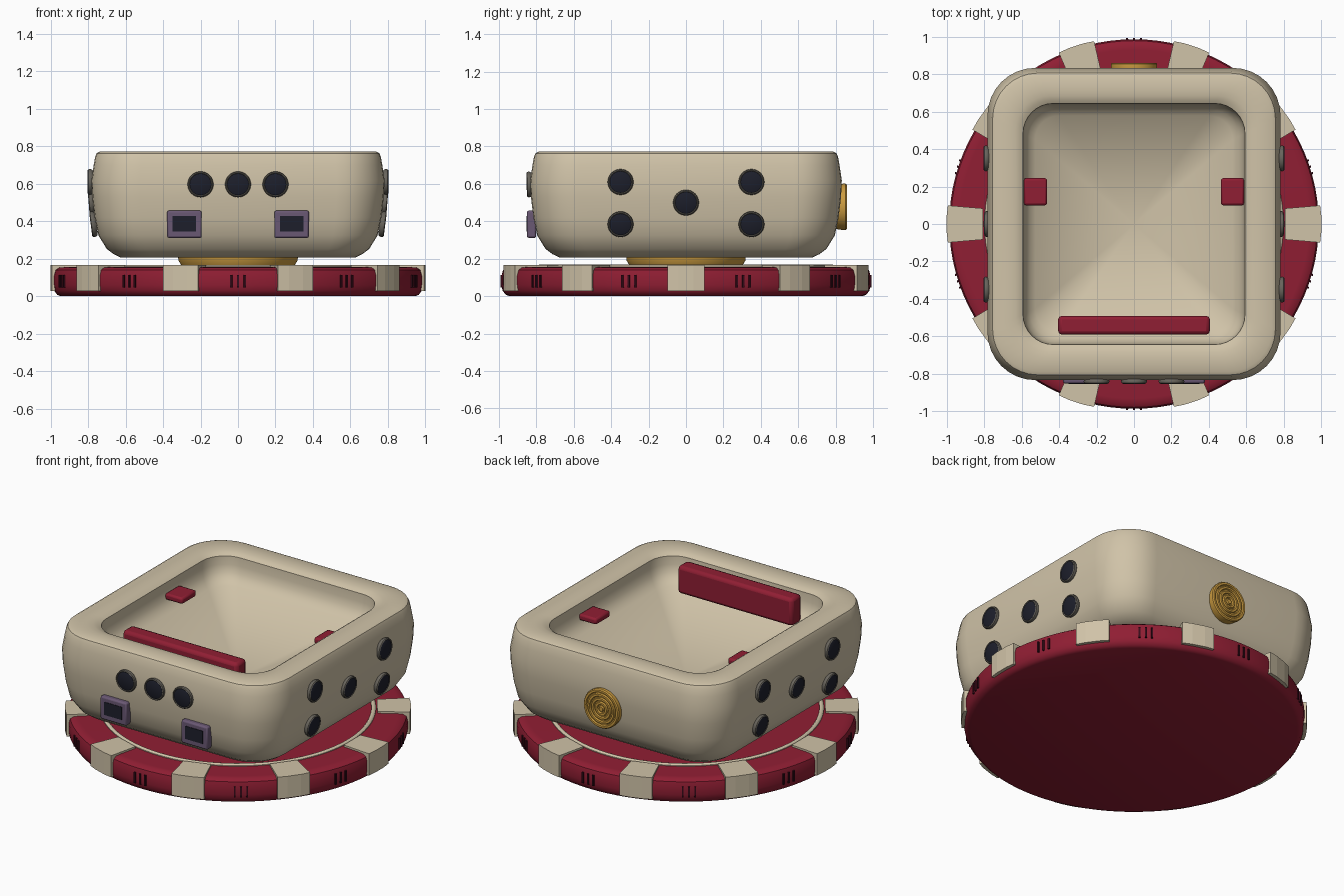
import bpy, bmesh, math
from mathutils import Matrix, Vector

if "Cube" in bpy.data.objects:
    bpy.data.objects.remove(bpy.data.objects["Cube"])


def srgb(r, g, b):
    return [((c / 255 + 0.055) / 1.055) ** 2.4 for c in (r, g, b)] + [1]


def material(name, rgb):
    m = bpy.data.materials.new(name)
    m.diffuse_color = srgb(*rgb)
    m.use_nodes = True
    m.node_tree.nodes["Principled BSDF"].inputs["Base Color"].default_value = m.diffuse_color
    return m


CREAM = material("cream", (208, 195, 168))
RED = material("deep red", (144, 30, 51))
GOLD = material("gold", (204, 156, 64))
PURPLE = material("dusty purple", (106, 88, 116))
NAVY = material("dark navy", (29, 31, 43))
GREY = material("warm grey", (104, 100, 92))
MAROON = material("dark maroon", (54, 11, 25))


def finish(name, bm, mats, matrix=None, bevel=0, smooth=True):
    bmesh.ops.recalc_face_normals(bm, faces=bm.faces)
    me = bpy.data.meshes.new(name)
    bm.to_mesh(me)
    bm.free()
    ob = bpy.data.objects.new(name, me)
    bpy.context.collection.objects.link(ob)
    for m in mats:
        me.materials.append(m)
    if matrix:
        ob.matrix_world = matrix
    if bevel:
        b = ob.modifiers.new("bevel", 'BEVEL')
        b.width, b.segments = bevel, 2
    if smooth:
        bpy.context.view_layer.objects.active = ob
        ob.select_set(True)
        bpy.ops.object.shade_smooth_by_angle(angle=math.radians(35))
        ob.select_set(False)
    return ob


def loft(loops, cap_start=True, cap_end=True, fan_end=None):
    """Skin closed loops of equal length; optionally close with a fan apex."""
    bm = bmesh.new()
    rings = [[bm.verts.new(p) for p in lp] for lp in loops]
    n = len(rings[0])
    for a, b in zip(rings, rings[1:]):
        for i in range(n):
            bm.faces.new((a[i], a[(i + 1) % n], b[(i + 1) % n], b[i]))
    if cap_start:
        bm.faces.new(rings[0])
    if fan_end:
        apex = bm.verts.new(fan_end)
        for i in range(n):
            bm.faces.new((rings[-1][i], rings[-1][(i + 1) % n], apex))
    elif cap_end:
        bm.faces.new(rings[-1])
    return bm


def circle(r, z, n):
    return [(r * math.cos(2 * math.pi * i / n), r * math.sin(2 * math.pi * i / n), z) for i in range(n)]


def lathe(profile, n=64):
    return loft([circle(r, z, n) for r, z in profile])


def rounded_rect(hx, hy, r, z, seg=8):
    pts = []
    for k, (sx, sy) in enumerate([(1, 1), (-1, 1), (-1, -1), (1, -1)]):
        for i in range(seg + 1):
            a = math.pi / 2 * (k + i / seg)
            pts.append((sx * (hx - r) + r * math.cos(a), sy * (hy - r) + r * math.sin(a), z))
    return pts


def box(name, centre, size, mat, bevel=0.0, matrix=None):
    bm = bmesh.new()
    bmesh.ops.create_cube(bm, size=1, matrix=Matrix.Diagonal((*size, 1)))
    m = (matrix or Matrix()) @ Matrix.Translation(centre)
    return finish(name, bm, [mat], m, bevel, bevel > 0)


def facing(point, direction):
    """Local +z points along direction, local +y stays upright."""
    q = Vector(direction).to_track_quat('Z', 'Y').to_matrix().to_4x4()
    return Matrix.Translation(point) @ q


# Base disc
finish("base_disc", lathe([(0.945, 0), (0.965, 0.008), (0.981, 0.03), (0.986, 0.06),
                           (0.986, 0.11), (0.978, 0.14), (0.958, 0.153), (0.93, 0.155)], 96), [RED])

# Thin inlay ring on the disc
finish("inlay_ring", lathe([(0.772, 0.15), (0.772, 0.16), (0.778, 0.166), (0.785, 0.168), (0.792, 0.166),
                            (0.798, 0.16), (0.798, 0.15)], 96), [CREAM])
finish("disc_centre", lathe([(0.771, 0.15), (0.771, 0.157)], 96), [RED])

# Edge blocks and tick marks round the disc
for k in range(10):
    turn = Matrix.Rotation(math.radians(36 * k), 4, 'Z')
    block = [[(0.805, -0.083, z), (0.993, -0.099, z), (1.0, -0.04, z), (1.0, 0.04, z),
              (0.993, 0.099, z), (0.805, 0.083, z)] for z in (0.028, 0.167)]
    finish("edge_block", loft(block), [CREAM], turn, 0, False)
    for t in (-1, 0, 1):
        spin = Matrix.Rotation(math.radians(36 * k + 18 + 2.1 * t), 4, 'Z')
        box("tick_mark", (0.981, 0, 0.08), (0.024, 0.011, 0.068), MAROON, 0, spin)

# Pedestal between disc and bowl
finish("pedestal", lathe([(0.295, 0.15), (0.302, 0.165), (0.318, 0.19), (0.32, 0.215)]), [GOLD])

# Hollow square bowl: outer wall, rounded rim, crisp lip, dished floor
HX, HY = 0.782, 0.833
profile = [(0.155, 0.207), (0.12, 0.224), (0.082, 0.252), (0.037, 0.325), (0.017, 0.42), (0.004, 0.53),
           (0.0, 0.62), (0.012, 0.70), (0.02, 0.745), (0.028, 0.763), (0.045, 0.772), (0.12, 0.773),
           (0.15, 0.770), (0.172, 0.763), (0.190, 0.752),
           (0.193, 0.70), (0.203, 0.655), (0.225, 0.622), (0.255, 0.598)]
loops = [rounded_rect(HX - i, HY - i, 0.255 - 0.5 * i, z) for i, z in profile]
finish("bowl", loft(loops, fan_end=(0, 0, 0.35)), [CREAM])


# Round studs: grey collar with a dark face
def stud(name, point, direction):
    m = facing(point, direction)
    finish(name + "_collar", lathe([(0.06, -0.012), (0.067, -0.002), (0.069, 0.006), (0.067, 0.014),
                                    (0.062, 0.018), (0.058, 0.015), (0.056, 0.008)], 32), [GREY], m)
    finish(name + "_face", lathe([(0.058, -0.005), (0.058, 0.014), (0.05, 0.018)], 32), [NAVY], m)


for x in (-0.2, 0, 0.2):
    stud("front_stud", (x, -0.834, 0.597), (0, -1, -0.02))
for s in (-1, 1):
    for y, z in [(-0.35, 0.61), (0.35, 0.61), (0, 0.5), (-0.35, 0.385), (0.35, 0.385)]:
        x, tilt = (0.784, 0.0) if z > 0.55 else (0.779, -0.08) if z > 0.45 else (0.768, -0.13)
        stud("side_stud", (s * x, y, z), (s, 0, tilt))

    # Framed front windows
    box("window_frame", (s * 0.286, -0.826, 0.384), (0.185, 0.05, 0.146), PURPLE, 0.01)
    box("window_pane", (s * 0.286, -0.85, 0.386), (0.126, 0.008, 0.082), NAVY)

    # Side pads inside the bowl
    box("inner_pad", (s * 0.526, 0.172, 0.672), (0.124, 0.145, 0.04), RED, 0.012)

# Long bar inside the bowl
box("inner_bar", (0, -0.54, 0.68), (0.81, 0.1, 0.176), RED, 0.02)

# Back medallion with concentric ridges
ridges = [(0.118, -0.03), (0.124, 0.008), (0.124, 0.022)]
for r in (0.118, 0.092, 0.066, 0.04):
    ridges += [(r, 0.029), (r - 0.012, 0.029), (r - 0.016, 0.02), (r - 0.022, 0.02)]
ridges += [(0.014, 0.029)]
finish("back_medallion", lathe(ridges, 48), [GOLD], facing((0, 0.831, 0.477), (0, 1, 0)))
